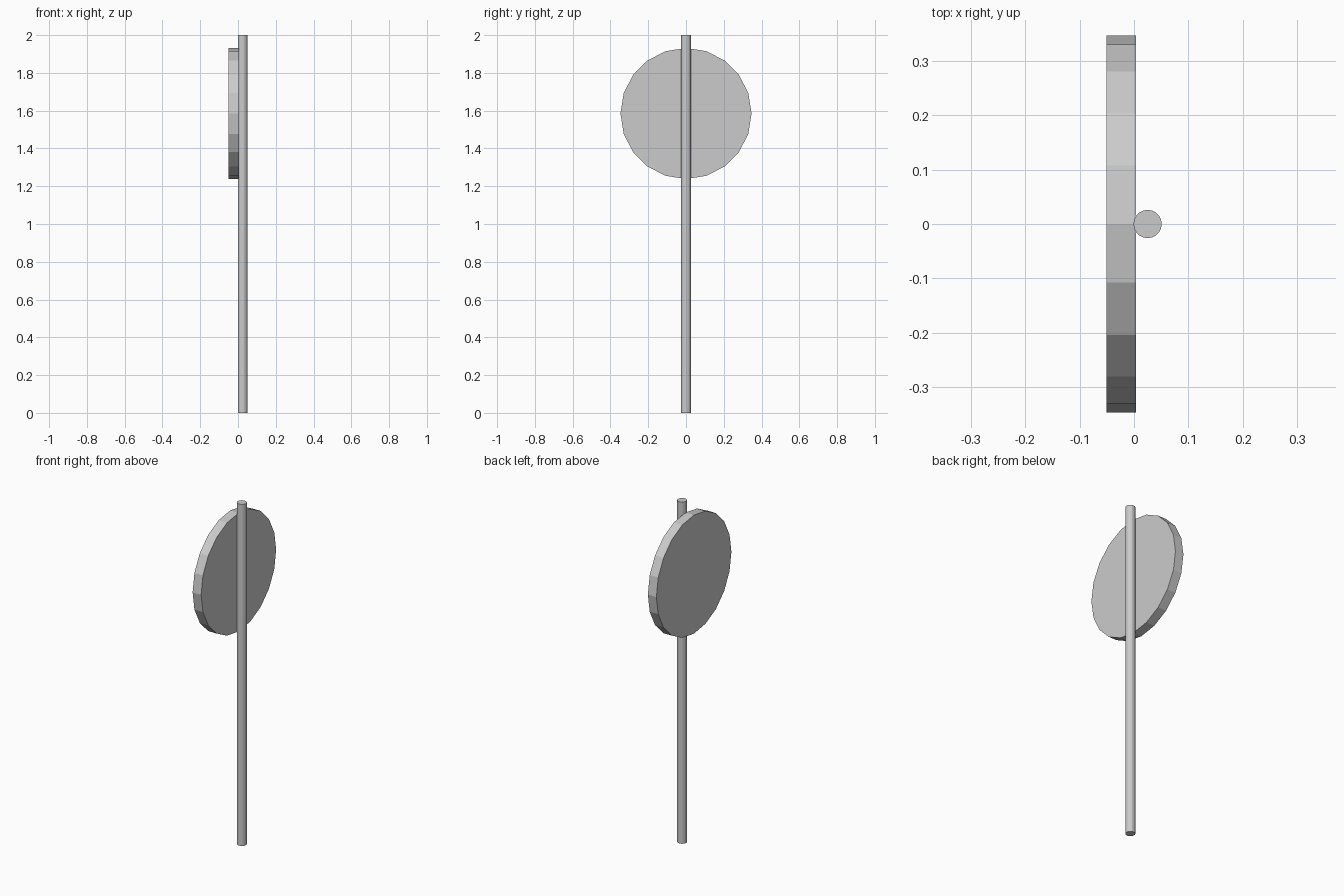
import bpy
from math import pi

if "Cube" in bpy.data.objects:
    bpy.data.objects.remove(bpy.data.objects["Cube"])


def cylinder(name, sides, radius, depth, location, rotation=(0, 0, 0)):
    bpy.ops.mesh.primitive_cylinder_add(vertices=sides, radius=radius, depth=depth,
                                        location=location, rotation=rotation)
    obj = bpy.context.object
    obj.name = name
    return obj


# Upright post standing on the ground
cylinder("post", 20, 0.026, 2.0, (0.025, 0, 1.0))

# Round sign plate, facing sideways and fixed against the post
cylinder("sign_disc", 20, 0.347, 0.055, (-0.0235, 0, 1.585), (0, pi / 2, 0))
